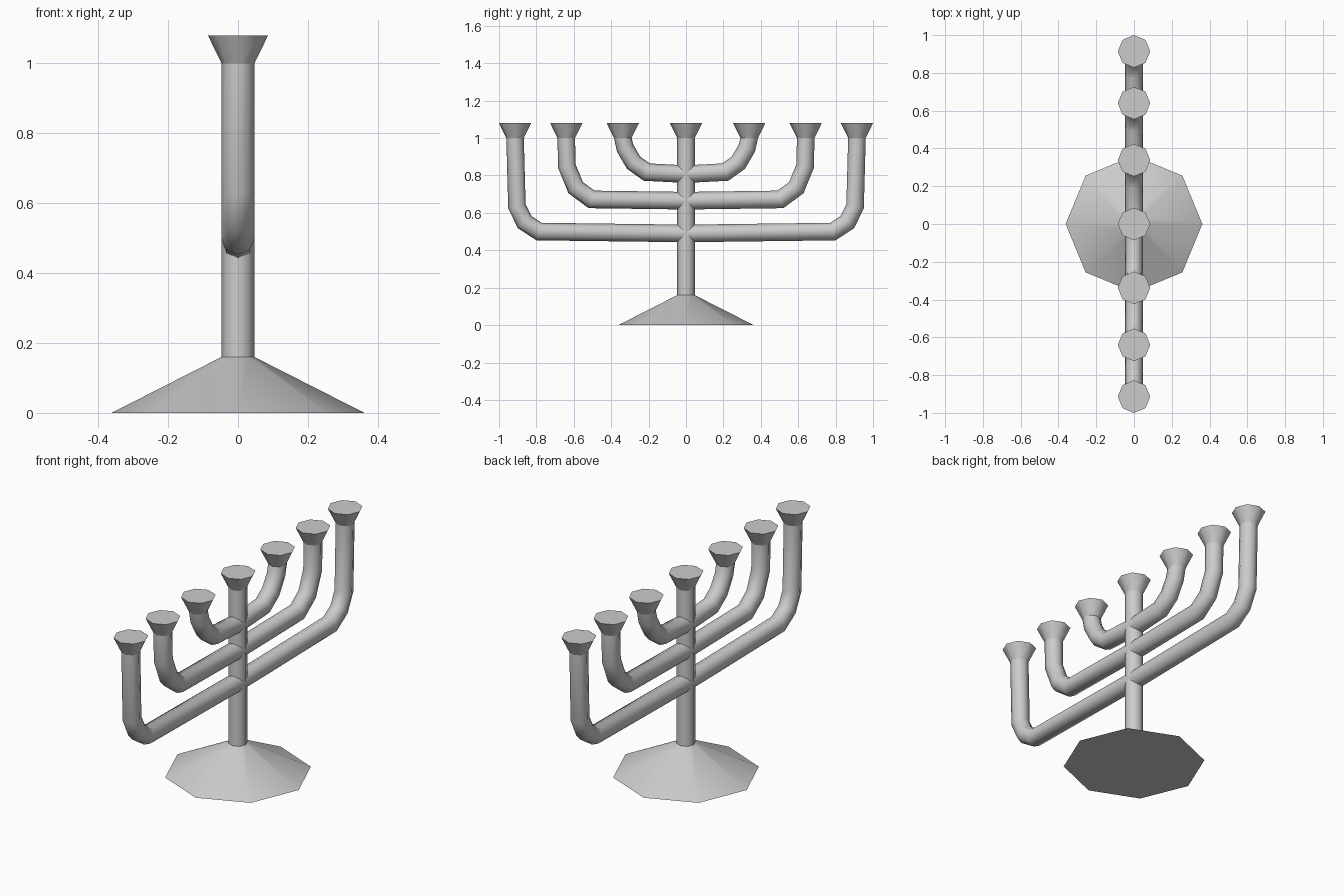
import bpy
import math
from mathutils import Vector

if "Cube" in bpy.data.objects:
    bpy.data.objects.remove(bpy.data.objects["Cube"])

SIDES = 8
R = 0.047        # tube radius
CUP_R = 0.086    # cup rim radius
JOIN_Z, TOP_Z = 1.0, 1.08


def sweep(name, path, cap_start=False, cap_end=False):
    """Mitred octagonal tube through (y, z, radius) points; end rings lie level."""
    pts = [Vector((y, z)) for y, z, _ in path]
    verts, faces, last = [], [], len(pts) - 1
    for i, (y, z, r) in enumerate(path):
        if i in (0, last):
            dz = pts[1].y - pts[0].y if i == 0 else pts[-1].y - pts[-2].y
            t, stretch = Vector((0, math.copysign(1, dz))), 1
        else:
            a = (pts[i] - pts[i - 1]).normalized()
            b = (pts[i + 1] - pts[i]).normalized()
            t = (a + b).normalized()
            stretch = 1 / t.dot(a)
        for k in range(SIDES):
            ang = math.tau * k / SIDES
            s = r * math.sin(ang) * stretch
            verts.append((r * math.cos(ang), y + t.y * s, z - t.x * s))
    for i in range(last):
        for k in range(SIDES):
            j = (k + 1) % SIDES
            a, b = i * SIDES, (i + 1) * SIDES
            faces.append((a + k, a + j, b + j, b + k))
    if cap_start:
        faces.append(tuple(reversed(range(SIDES))))
    if cap_end:
        faces.append(tuple(range(last * SIDES, (last + 1) * SIDES)))
    mesh = bpy.data.meshes.new(name)
    mesh.from_pydata(verts, [], faces)
    obj = bpy.data.objects.new(name, mesh)
    bpy.context.collection.objects.link(obj)
    bpy.ops.object.select_all(action='DESELECT')
    obj.select_set(True)
    bpy.context.view_layer.objects.active = obj
    bpy.ops.object.shade_smooth_by_angle(angle=math.radians(46))
    return obj


def cup(name, y):
    sweep(name, [(y, JOIN_Z, R), (y, TOP_Z, CUP_R)], cap_end=True)


# Foot, stem and central cup
sweep("base", [(0, 0, 0.362), (0, 0.16, R)], cap_start=True)
sweep("stem", [(0, 0.16, R), (0, JOIN_Z, R)])
cup("cup_center", 0)

# U-shaped branches: height at the stem, then half path outwards and up
branches = {
    "inner": (0.807, [(0.21, 0.818), (0.28, 0.868), (0.325, 0.945), (0.338, JOIN_Z)]),
    "middle": (0.665, [(0.505, 0.672), (0.59, 0.735), (0.637, 0.85), (0.64, JOIN_Z)]),
    "outer": (0.49, [(0.785, 0.5), (0.862, 0.55), (0.904, 0.635), (0.914, JOIN_Z)]),
}
for label, (z0, half) in branches.items():
    path = [(-y, z, R) for y, z in reversed(half)] + [(0, z0, R)]
    path += [(y, z, R) for y, z in half]
    sweep(f"branch_{label}", path)
    for side, sign in (("left", -1), ("right", 1)):
        cup(f"cup_{label}_{side}", sign * half[-1][0])
